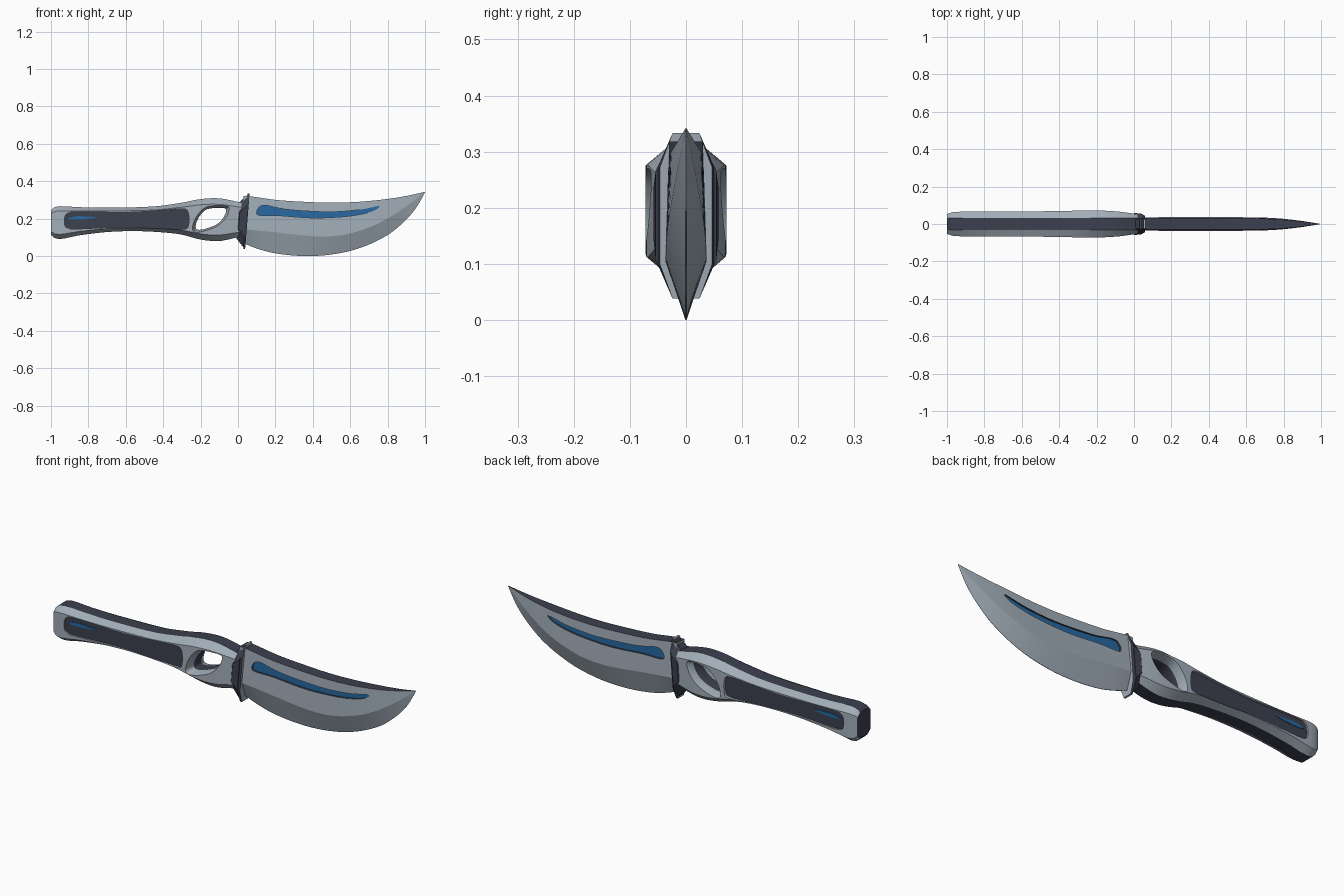
import bpy, bmesh
from mathutils import Vector

old = bpy.data.objects.get("Cube")
if old:
    bpy.data.objects.remove(old, do_unlink=True)

LIGHT, DARK, BLUE = 0, 1, 2


def material(name, rgb):
    m = bpy.data.materials.new(name)
    m.use_nodes = True
    m.diffuse_color = (*rgb, 1)
    m.node_tree.nodes["Principled BSDF"].inputs["Base Color"].default_value = (*rgb, 1)
    return m


MATS = [material("pale steel", (0.36, 0.42, 0.48)),
        material("dark slate", (0.045, 0.052, 0.078)),
        material("deep blue", (0.02, 0.14, 0.36))]


def spline(a, b, c, d, t):
    return 0.5 * (2 * b + (c - a) * t + (2 * a - 5 * b + 4 * c - d) * t * t
                  + (3 * b - a - 3 * c + d) * t ** 3)


def profile(keys, x):
    """Smooth height at x through (x, height) keys."""
    n = len(keys)
    i = max(k for k in range(n - 1) if k == 0 or keys[k][0] <= x)
    (x0, h0), (x1, h1) = keys[i], keys[i + 1]

    def slope(k):
        p, q = keys[max(k - 1, 0)], keys[min(k + 1, n - 1)]
        return (q[1] - p[1]) / (q[0] - p[0])
    w = x1 - x0
    t = (x - x0) / w
    return (h0 * (1 + 2 * t) * (1 - t) ** 2 + slope(i) * w * t * (1 - t) ** 2
            + h1 * t * t * (3 - 2 * t) + slope(i + 1) * w * t * t * (t - 1))


def closed_curve(pts, steps=5):
    n = len(pts)
    p = [Vector(q) for q in pts]
    return [spline(p[i - 1], p[i], p[(i + 1) % n], p[(i + 2) % n], s / steps)
            for i in range(n) for s in range(steps)]


def loft(name, rings, paint, caps=(LIGHT, LIGHT)):
    """Skin a list of equal rings; paint(ring, segment) picks the colour."""
    bm = bmesh.new()
    vs = [[bm.verts.new(p) for p in r] for r in rings]
    n = len(rings[0])
    for i in range(len(vs) - 1):
        for j in range(n):
            k = (j + 1) % n
            f = bm.faces.new((vs[i][j], vs[i][k], vs[i + 1][k], vs[i + 1][j]))
            f.material_index = paint(i, j)
    for ring, c in zip((vs[0], vs[-1]), caps):
        bm.faces.new(ring).material_index = c
    bmesh.ops.remove_doubles(bm, verts=bm.verts, dist=0.0002)
    bmesh.ops.recalc_face_normals(bm, faces=bm.faces)
    me = bpy.data.meshes.new(name)
    bm.to_mesh(me)
    bm.free()
    for m in MATS:
        me.materials.append(m)
    ob = bpy.data.objects.new(name, me)
    bpy.context.collection.objects.link(ob)
    return ob


def prism(name, outline, levels, paint, caps):
    """Outline in x, z stacked along y; levels are (y, scale)."""
    c = sum(outline, Vector((0, 0))) / len(outline)
    rings = []
    for y, s in levels:
        pts = [c + (p - c) * s for p in outline]
        rings.append([(p.x, y, p.y) for p in pts])
    return loft(name, rings, paint, caps)


def carve(ob, cutters):
    for c in cutters:
        mod = ob.modifiers.new("cut", 'BOOLEAN')
        mod.operation, mod.solver, mod.object = 'DIFFERENCE', 'EXACT', c
    dg = bpy.context.evaluated_depsgraph_get()
    me = bpy.data.meshes.new_from_object(ob.evaluated_get(dg))
    ob.modifiers.clear()
    ob.data = me
    for c in cutters:
        bpy.data.objects.remove(c, do_unlink=True)


def soften(ob, degrees=25):
    bpy.ops.object.select_all(action='DESELECT')
    ob.select_set(True)
    bpy.context.view_layer.objects.active = ob
    bpy.ops.object.shade_smooth_by_angle(angle=degrees * 0.01745)


# Handle: chamfered bar with dark top, bottom and pommel
top = [(-1, .245), (-.985, .258), (-.95, .266), (-.85, .261), (-.7, .258), (-.45, .265),
       (-.3, .285), (-.2, .304), (-.1, .308), (.02, .285)]
bottom = [(-1, .115), (-.985, .098), (-.95, .091), (-.85, .11), (-.7, .128), (-.55, .133),
          (-.4, .126), (-.3, .114), (-.2, .088), (-.1, .08), (.02, .105)]
width = [(-1, .052), (-.97, .063), (-.9, .066), (-.5, .068), (-.2, .072), (-.08, .066), (.02, .052)]
xs = [-1, -.993, -.985, -.97] + [-.95 + .97 * i / 36 for i in range(37)]
rings = []
for x in xs:
    t, b, w = (profile(k, x) for k in (top, bottom, width))
    mid, half = (t + b) / 2, (t - b) / 2 * .72
    rings.append([(x, -.032, t), (x, .032, t), (x, w, mid + half), (x, w, mid - half),
                  (x, .032, b), (x, -.032, b), (x, -w, mid - half), (x, -w, mid + half)])
handle = loft("handle", rings, lambda i, j: DARK if j in (0, 4) else LIGHT, (DARK, LIGHT))

# Grip recesses and the finger hole
grip = closed_curve([(-.93, .17), (-.92, .225), (-.85, .236), (-.6, .233), (-.42, .243),
                     (-.3, .252), (-.267, .235), (-.265, .165), (-.295, .143), (-.45, .147),
                     (-.65, .153), (-.85, .145), (-.91, .147)])
hole = closed_curve([(-.225, .148), (-.222, .18), (-.2, .22), (-.165, .25), (-.1, .257),
                     (-.064, .25), (-.075, .21), (-.11, .172), (-.16, .15), (-.205, .14)])
cutters = [prism("grip_cutter", grip, [(s * .058, 1), (s * .1, 1)],
                 lambda i, j: LIGHT, (DARK, DARK)) for s in (-1, 1)]
cutters.append(prism("hole_cutter", hole, [(-.1, 1.4), (-.03, 1), (.03, 1), (.1, 1.4)],
                     lambda i, j: DARK if i == 1 else LIGHT, (LIGHT, LIGHT)))
carve(handle, cutters)
soften(handle)

# Blue slivers set in the grip
sliver = closed_curve([(-.91, .198), (-.87, .212), (-.8, .211), (-.755, .207), (-.8, .198), (-.87, .194)])
for s, side in ((-1, "front"), (1, "back")):
    prism("grip_accent_" + side, sliver, [(s * .055, 1), (s * .0605, 1)],
          lambda i, j: BLUE, (BLUE, BLUE))


# Guard: slanted flared collar with a pale forward lip
def guard_ring(x, hi, lo, w):
    pts = [(-.024, hi), (.024, hi), (w, hi - .06), (w, lo + .06),
           (.024, lo), (-.024, lo), (-w, lo + .06), (-w, hi - .06)]
    return [(x + (z - .185) * .08, y, z) for y, z in pts]


loft("guard", [guard_ring(-.002, .285, .095, .05), guard_ring(.006, .295, .085, .058),
               guard_ring(.04, .326, .046, .054)], lambda i, j: DARK, (DARK, DARK))
loft("guard_lip", [guard_ring(.04, .333, .038, .05), guard_ring(.05, .333, .038, .046)],
     lambda i, j: LIGHT if j in (0, 4) else DARK)

# Blade: curved wedge section with a dark flat spine
spine = [(.03, .32), (.08, .317), (.2, .3), (.35, .29), (.5, .285), (.65, .29), (.8, .305), (.9, .321), (1, .343)]
edge = [(.03, .068), (.1, .04), (.2, .014), (.35, 0), (.5, .008), (.65, .042),
        (.8, .112), (.9, .195), (.96, .268), (1, .343)]
ridge = [(.03, .143), (.2, .127), (.33, .112), (.45, .104), (.57, .114), (.7, .152), (.8, .2), (.9, .265), (1, .343)]
thick = [(.03, 1), (.6, 1), (.75, .88), (.88, .52), (1, 0)]
rings = []
for i in range(45):
    x = .03 + .97 * i / 44
    t, e, r, k = (profile(c, x) for c in (spine, edge, ridge, thick))
    rings.append([(x, -.03 * k, t), (x, .03 * k, t), (x, .036 * k, r),
                  (x, .001 * k, e), (x, -.001 * k, e), (x, -.036 * k, r)])
blade = loft("blade", rings[:-1] + [[(x, y * .3, z) for x, y, z in rings[-1]]],
             lambda i, j: DARK if j == 0 else LIGHT)

# Blue fullers sunk in both blade faces
fuller = closed_curve([(.1, .232), (.115, .262), (.15, .27), (.25, .25), (.4, .238), (.52, .236),
                       (.65, .247), (.755, .267), (.715, .238), (.6, .214), (.45, .204),
                       (.35, .206), (.22, .216), (.12, .217)])
carve(blade, [prism("fuller_cutter", fuller, [(s * .023, 1), (s * .06, 1)],
                    lambda i, j: DARK, (BLUE, BLUE)) for s in (-1, 1)])
soften(blade, 12)
